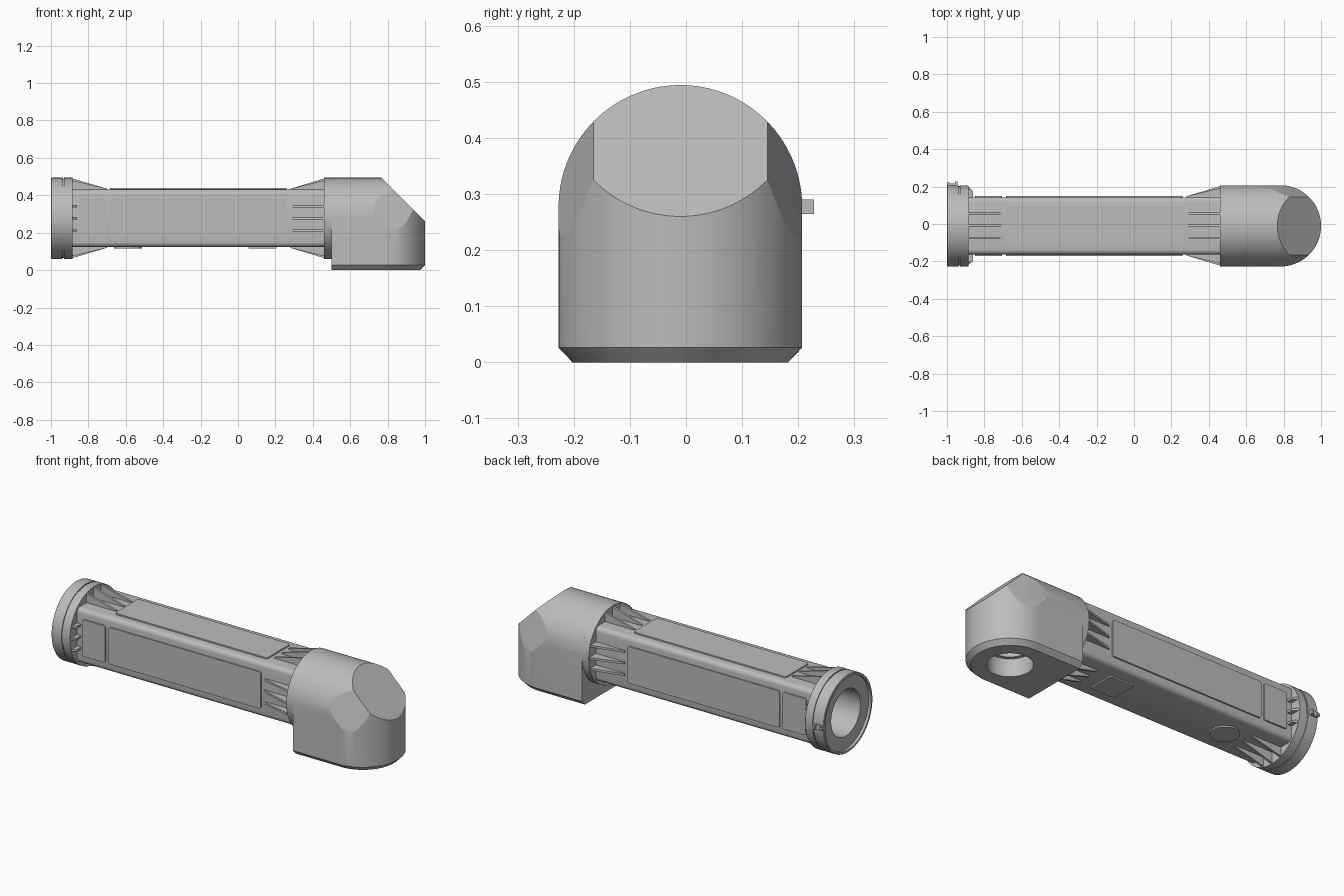
import bpy, bmesh, math
from mathutils import Matrix, Vector

if "Cube" in bpy.data.objects:
    bpy.data.objects.remove(bpy.data.objects["Cube"])

CY, CZ = -0.01, 0.277      # arm axis
R, HALF = 0.217, 0.153     # collar radius, beam half width

grey = bpy.data.materials.new("plain_grey")
grey.use_nodes = True
grey.diffuse_color = (0.5, 0.5, 0.5, 1)
grey.node_tree.nodes["Principled BSDF"].inputs["Base Color"].default_value = (0.5, 0.5, 0.5, 1)


def frame(angle=0):
    """Arm axis frame, turned so local z points out of one beam side."""
    return Matrix.Translation((0, CY, CZ)) @ Matrix.Rotation(math.radians(angle), 4, "X")


def finish(bm, name, matrix=None):
    bmesh.ops.transform(bm, matrix=matrix or frame(), verts=bm.verts)
    bmesh.ops.recalc_face_normals(bm, faces=bm.faces)
    mesh = bpy.data.meshes.new(name)
    bm.to_mesh(mesh)
    bm.free()
    mesh.materials.append(grey)
    obj = bpy.data.objects.new(name, mesh)
    bpy.context.collection.objects.link(obj)
    return obj


def smooth(obj, angle=18):
    bpy.ops.object.select_all(action="DESELECT")
    obj.select_set(True)
    bpy.context.view_layer.objects.active = obj
    bpy.ops.object.shade_smooth_by_angle(angle=math.radians(angle))


def box(name, x0, x1, y0, y1, z0, z1, bevel=0, matrix=None, axis=None):
    bm = bmesh.new()
    bmesh.ops.create_cube(bm, size=1)
    for v in bm.verts:
        v.co = (x1 if v.co.x > 0 else x0, y1 if v.co.y > 0 else y0, z1 if v.co.z > 0 else z0)
    if bevel:
        edges = [e for e in bm.edges if axis is None
                 or abs((e.verts[0].co - e.verts[1].co).normalized()[axis]) > 0.9]
        bmesh.ops.bevel(bm, geom=edges, offset=bevel, segments=4, profile=0.5, affect="EDGES")
    return finish(bm, name, matrix)


def cylinder(name, radius, depth, matrix):
    bm = bmesh.new()
    bmesh.ops.create_cone(bm, cap_ends=True, segments=96, radius1=radius, radius2=radius, depth=depth)
    return finish(bm, name, matrix)


def cut(obj, cutter):
    bpy.context.view_layer.objects.active = obj
    mod = obj.modifiers.new("cut", "BOOLEAN")
    mod.operation, mod.solver, mod.object = "DIFFERENCE", "EXACT", cutter
    bpy.ops.object.modifier_apply(modifier=mod.name)
    bpy.data.objects.remove(cutter)


def slice_off(bm, point, normal):
    """Trim everything beyond a plane and cap the opening."""
    res = bmesh.ops.bisect_plane(bm, geom=bm.verts[:] + bm.edges[:] + bm.faces[:], dist=1e-6,
                                 plane_co=point, plane_no=normal, clear_outer=True)
    edges = [e for e in res["geom_cut"] if isinstance(e, bmesh.types.BMEdge) and e.is_boundary]
    if edges:
        bmesh.ops.edgeloop_fill(bm, edges=edges)


def along_x(x):
    return Matrix.Translation((x, CY, CZ)) @ Matrix.Rotation(math.pi / 2, 4, "Y")


# Square beam with rounded long edges and a bore in its open end
beam = box("beam", -0.89, 0.5, -HALF, HALF, -HALF, HALF, 0.025, axis=0)
cut(beam, cylinder("bore_cutter", 0.13, 0.4, along_x(-0.9)))
smooth(beam, 30)

# End flange: turned ring with a raised rim and a thin groove
profile = [(-1, R - 0.003), (-0.997, R), (-0.937, R), (-0.937, R - 0.005), (-0.93, R - 0.005),
           (-0.93, R), (-0.885, R), (-0.885, 0.13), (-0.985, 0.13), (-0.985, 0.203), (-1, 0.203)]
bm = bmesh.new()
ring = [bm.verts.new((x, 0, r)) for x, r in profile]
loop = [bm.edges.new((a, b)) for a, b in zip(ring, ring[1:] + ring[:1])]
bmesh.ops.spin(bm, geom=ring + loop, cent=(0, 0, 0), axis=(1, 0, 0), angle=math.tau,
               steps=96, use_duplicate=False)
bmesh.ops.remove_doubles(bm, verts=bm.verts, dist=1e-5)
smooth(finish(bm, "end_flange"), 30)

# Small latch on the back of the flange
box("latch_base", -0.995, -0.95, R - 0.02, R + 0.009, -0.013, 0.013)
box("latch_lip", -0.958, -0.945, R - 0.01, R + 0.021, -0.013, 0.013)
box("latch_stop", -1, -0.985, R - 0.01, R + 0.015, -0.007, 0.007)

# Elbow: rounded-end block with a bottom chamfer
EX = 0.783
bm = bmesh.new()
for z, r in ((0, R - 0.025), (0.026, R), (0.6, R)):
    for i in range(65):
        a = math.pi * (i / 64 - 0.5)
        bm.verts.new((EX + r * math.cos(a), CY + r * math.sin(a), z))
    for side in (-r, r):
        bm.verts.new((0.5, CY + side, z))
bmesh.ops.convex_hull(bm, input=bm.verts)
bmesh.ops.dissolve_limit(bm, angle_limit=0.01, verts=bm.verts, edges=bm.edges)
# Arched top
for i in range(1, 48):
    n = Vector((0, math.cos(math.pi * i / 48), math.sin(math.pi * i / 48)))
    slice_off(bm, Vector((0, CY, CZ)) + n * R, n)
# Sloped front facet and one flat facet on each shoulder
slice_off(bm, (1, CY, 0.26), (1, 0, 1))
for s in (-1, 1):
    slice_off(bm, (1, CY + s * 0.155, 0.26), (1, s * 3.7, 1))
elbow = finish(bm, "elbow", Matrix())
cut(elbow, cylinder("socket_cutter", 0.115, 0.2, Matrix.Translation((EX, CY, 0))))
cut(elbow, cylinder("inner_socket_cutter", 0.095, 0.4, Matrix.Translation((EX, CY, 0))))
smooth(elbow, 15)
smooth(cylinder("elbow_collar", R, 0.042, along_x(0.48)), 30)

# Tapered ribs, three per side at each end of the beam
def rib(name, x_base, x_tip, tip, offset, angle):
    top = math.sqrt((R - 0.003) ** 2 - offset ** 2)
    outline = [(x_base, 0.14), (x_tip, 0.14), (x_tip, tip), (x_base, top)]
    bm = bmesh.new()
    face = bm.faces.new([bm.verts.new((x, offset - 0.006, z)) for x, z in outline])
    out = bmesh.ops.extrude_face_region(bm, geom=[face])
    bmesh.ops.translate(bm, vec=(0, 0.012, 0),
                        verts=[v for v in out["geom"] if isinstance(v, bmesh.types.BMVert)])
    finish(bm, name, frame(angle))


SIDES = {"top": 0, "front": 90, "bottom": 180, "back": -90}
for side, angle in SIDES.items():
    for i, offset in enumerate((-0.065, 0, 0.065), 1):
        rib(f"{side}_elbow_rib_{i}", 0.465, 0.28, 0.158, offset, angle)
        if side in ("top", "bottom"):
            rib(f"{side}_flange_rib_{i}", -0.89, -0.7, 0.158, offset, angle)
        else:
            rib(f"{side}_flange_stub_{i}", -0.89, -0.86, 0.185, offset, angle)

# Raised cover plates
for side in ("top", "front", "back"):
    box(f"{side}_cover", -0.685, 0.26, -0.103, 0.103, HALF - 0.001, HALF + 0.008,
        0.012, frame(SIDES[side]), axis=2)
    if side != "top":
        box(f"{side}_small_cover", -0.85, -0.705, -0.103, 0.103, HALF - 0.001, HALF + 0.008,
            0.012, frame(SIDES[side]), axis=2)

# Underside square plate and round cap
box("bottom_square_plate", 0.055, 0.205, -0.075, 0.075, HALF - 0.001, HALF + 0.008,
    0.006, frame(180), axis=2)
smooth(cylinder("bottom_round_cap", 0.075, 0.009, Matrix.Translation((-0.587, CY, CZ - HALF - 0.0035))), 30)
